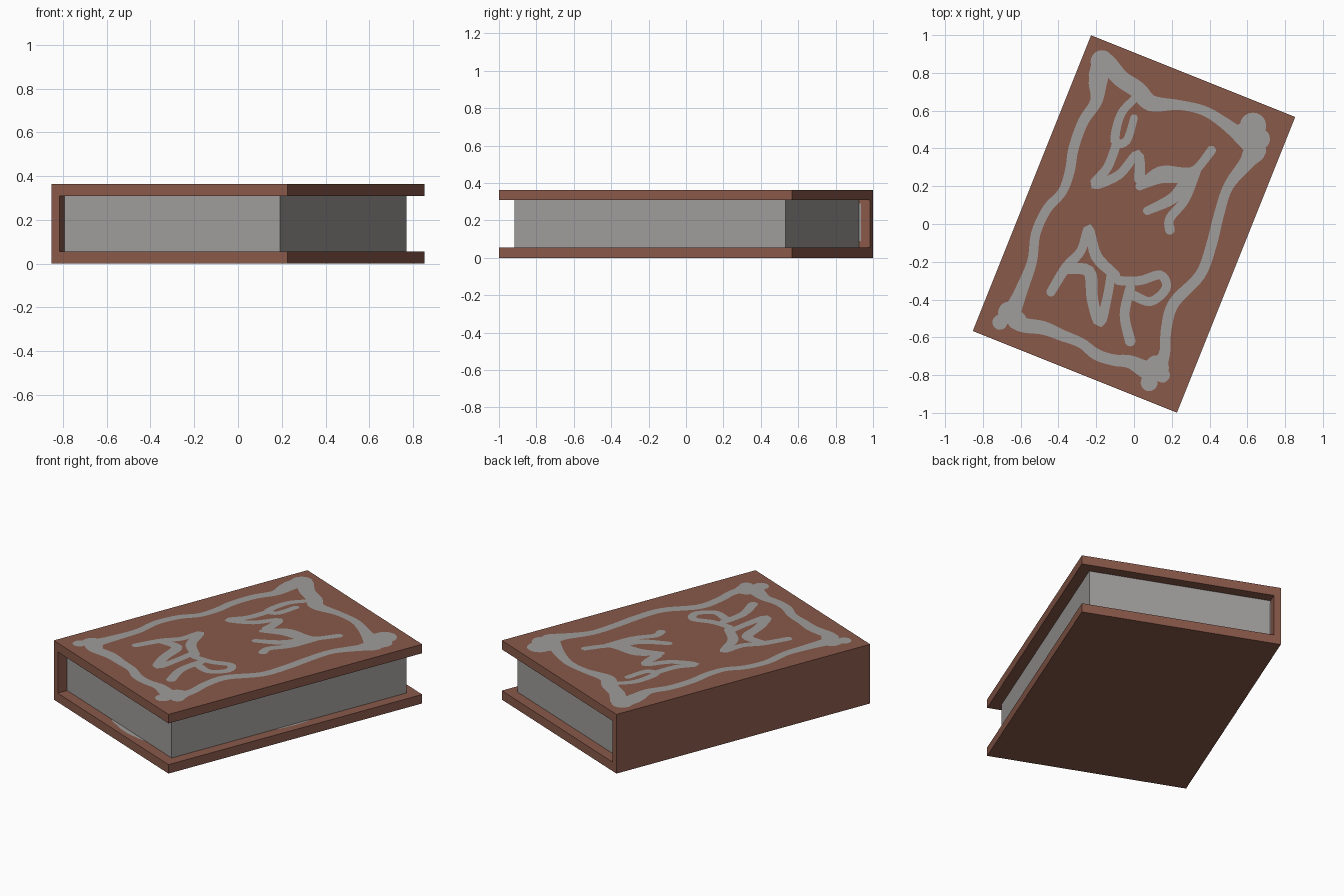
import bpy, bmesh, math
from mathutils import Vector

if "Cube" in bpy.data.objects:
    bpy.data.objects.remove(bpy.data.objects["Cube"])

TILT = math.radians(-21.8)
HW, HL, H, T, SP = 0.582, 0.843, 0.363, 0.055, 0.04


def material(name, rgb):
    m = bpy.data.materials.new(name)
    m.diffuse_color = (*rgb, 1)
    m.use_nodes = True
    m.node_tree.nodes["Principled BSDF"].inputs["Base Color"].default_value = m.diffuse_color
    return m


BROWN = material("brown leather", (0.25, 0.10, 0.068))
GREY = material("warm grey", (0.35, 0.34, 0.33))


def add_object(name, bm, mat, turn=TILT):
    bmesh.ops.recalc_face_normals(bm, faces=bm.faces)
    me = bpy.data.meshes.new(name)
    bm.to_mesh(me)
    bm.free()
    me.materials.append(mat)
    ob = bpy.data.objects.new(name, me)
    ob.rotation_euler.z = turn
    bpy.context.collection.objects.link(ob)
    return ob


def box(name, lo, hi, mat):
    bm = bmesh.new()
    bmesh.ops.create_cube(bm, size=1)
    for v in bm.verts:
        v.co = [(a + b) / 2 + c * (b - a) for a, b, c in zip(lo, hi, v.co)]
    return add_object(name, bm, mat)


def smooth(pts, closed, steps=5):
    """Catmull-Rom through (x, y, half width) points."""
    n = len(pts)
    get = (lambda i: Vector(pts[i % n])) if closed else (lambda i: Vector(pts[max(0, min(n - 1, i))]))
    out = []
    for i in range(n if closed else n - 1):
        a, b, c, d = (get(i + k) for k in (-1, 0, 1, 2))
        for s in range(steps):
            t = s / steps
            out.append(0.5 * (2 * b + (c - a) * t + (2 * a - 5 * b + 4 * c - d) * t * t
                              + (3 * b - a - 3 * c + d) * t ** 3))
    if not closed:
        out.append(get(n - 1))
    return out


def disc(bm, x, y, r, z):
    bm.faces.new([bm.verts.new((x + r * math.cos(k * math.tau / 20),
                                y + r * math.sin(k * math.tau / 20), z)) for k in range(20)])


def stroke(bm, pts, z, closed=False):
    """Flat painted ribbon of varying width with round ends."""
    p = smooth(pts, closed)
    n = len(p)
    rows = []
    for i, q in enumerate(p):
        a = p[(i - 1) % n] if closed else p[max(i - 1, 0)]
        b = p[(i + 1) % n] if closed else p[min(i + 1, n - 1)]
        d = Vector((b.x - a.x, b.y - a.y)).normalized()
        nx, ny = -d.y * q.z, d.x * q.z
        rows.append((bm.verts.new((q.x + nx, q.y + ny, z)), bm.verts.new((q.x - nx, q.y - ny, z))))
    for i in range(n if closed else n - 1):
        (a, b), (c, d) = rows[i], rows[(i + 1) % n]
        bm.faces.new((a, b, d, c))
    if not closed:
        for q in (p[0], p[-1]):
            disc(bm, q.x, q.y, q.z, z)


def finish_paint(name, bm, turn):
    for f in bm.faces:
        f.normal_update()
        if f.normal.z < 0:
            f.normal_flip()
    me = bpy.data.meshes.new(name)
    bm.to_mesh(me)
    bm.free()
    me.materials.append(GREY)
    ob = bpy.data.objects.new(name, me)
    ob.rotation_euler.z = turn
    bpy.context.collection.objects.link(ob)


# Cover: C-shaped profile extruded along the book
bm = bmesh.new()
prof = [(-HW, 0), (HW, 0), (HW, T), (-HW + SP, T), (-HW + SP, H - T), (HW, H - T), (HW, H), (-HW, H)]
face = bm.faces.new([bm.verts.new((x, -HL, z)) for x, z in prof])
ext = bmesh.ops.extrude_face_region(bm, geom=[face])
bmesh.ops.translate(bm, vec=(0, 2 * HL, 0),
                    verts=[g for g in ext["geom"] if isinstance(g, bmesh.types.BMVert)])
add_object("book_cover", bm, BROWN)

# Page block
box("page_block", (-HW + SP, -0.78, T), (0.518, 0.78, H - T), GREY)

# Painted frame and corner blobs, in hundredths as seen from the top
U = 0.01
frame = [(-16, 86, 5), (-7, 77, 4.5), (2, 71, 4.5), (9, 64, 4.3), (24, 63, 2.6), (37, 60, 2.6),
         (47, 54, 3), (56, 47, 4), (64, 40, 6), (60, 33, 4), (50, 20, 2.7), (45, 5, 2.7),
         (41, -11, 2.8), (35, -27, 2.8), (21, -42, 3), (17, -56, 2.8), (16, -69, 3),
         (10, -78, 5), (-2, -73, 3.5), (-11, -72, 3), (-20, -69, 3), (-28, -63, 2.7),
         (-38, -59, 3), (-48, -55, 3.6), (-60, -53, 4), (-64, -47, 4.5), (-60, -36, 3.4),
         (-54, -20, 2.6), (-52, -5, 2.5), (-46, 8, 2.5), (-38, 17, 2.4), (-34, 28, 2.6),
         (-32, 40, 2.7), (-27, 54, 2.8), (-20, 65, 3.2), (-19, 76, 5)]
blobs = [(-17, 86, 6), (-19, 79, 5), (63, 52, 7), (66, 45, 6), (59, 48, 6), (62, 36, 5),
         (12, -76, 6.5), (8, -84, 4.5), (15, -80, 4), (-66, -47, 6), (-71, -52, 4), (-62, -51, 5)]
bm = bmesh.new()
stroke(bm, [(x * U, y * U, r * U) for x, y, r in frame], H + 0.001, True)
for i, (x, y, r) in enumerate(blobs):
    disc(bm, x * U, y * U, r * U, H + 0.0012 + i * 0.0001)
finish_paint("painted_frame", bm, 0)

# Abstract flourishes in the middle of the cover
swirls = [
    [(1, 67, 2), (-7, 58, 2.2), (-10, 44, 2.4), (-4, 44, 2.2), (0, 56, 2)],
    [(-9, 43, 2.4), (-14, 30, 2.4), (-21, 21, 2.6), (-8, 26, 2.4), (2, 37, 2.4), (3, 24, 3)],
    [(3, 20, 2.2), (14, 26, 4.5), (26, 26, 4), (33, 29, 2.4), (41, 39, 2.4)],
    [(28, 24, 3), (21, 14, 3), (7, 7, 2.2)],
    [(33, 28, 2.4), (27, 13, 2.4), (19, 3, 2.4), (19, -3, 2.6)],
    [(-44, -36, 2.4), (-36, -23, 2.6), (-28, -14, 2.4), (-24, -2, 2.2), (-20, -17, 3), (-10, -27, 2.6)],
    [(-37, -24, 2.4), (-24, -25, 3.2), (-22, -40, 3), (-18, -52, 2.8), (-14, -38, 2.4), (-12, -26, 2.4)],
    [(-8, -30, 2.4), (3, -30, 2.4), (14, -27, 2.4), (17, -34, 2.4), (9, -41, 2.4), (0, -38, 2.6)],
    [(-2, -34, 2.6), (-5, -48, 2.6), (-2, -62, 2.8)],
]
bm = bmesh.new()
for i, s in enumerate(swirls):
    stroke(bm, [(x * U, y * U, r * U) for x, y, r in s], H + 0.001 + i * 0.0002)
finish_paint("painted_flourishes", bm, 0)

# Slivers of paint on the inside of the cover, peeking past the pages
bm = bmesh.new()
stroke(bm, [(-0.07, -0.775, 0.015), (0.08, -0.78, 0.03), (0.23, -0.775, 0.015)], T + 0.001)
stroke(bm, [(0.515, -0.07, 0.012), (0.515, 0.03, 0.018), (0.515, 0.12, 0.012)], T + 0.001)
finish_paint("inner_paint", bm, TILT)
box("spine_paint", (-HW + SP - 0.001, 0.77, 0.09), (-HW + SP + 0.001, 0.79, 0.29), GREY)
